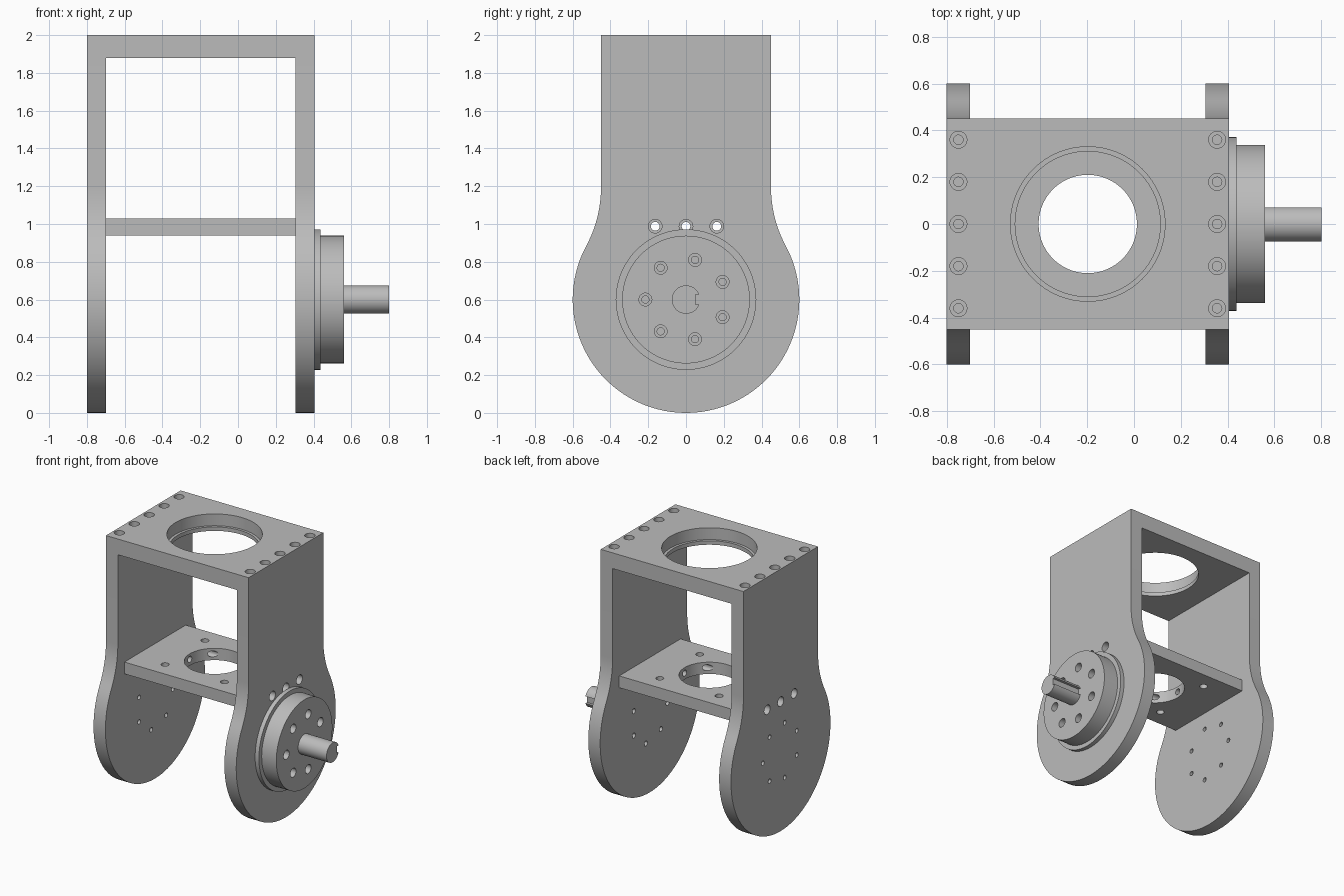
import bpy, bmesh, math
from mathutils import Vector, Matrix

if "Cube" in bpy.data.objects:
    bpy.data.objects.remove(bpy.data.objects["Cube"])

grey = bpy.data.materials.new("machined_grey")
grey.use_nodes = True
grey.diffuse_color = (0.5, 0.5, 0.5, 1)
grey.node_tree.nodes["Principled BSDF"].inputs["Base Color"].default_value = (0.5, 0.5, 0.5, 1)

X, Z = Vector((1, 0, 0)), Vector((0, 0, 1))
LEFT, RIGHT = (-0.8, -0.7), (0.305, 0.405)   # x spans of the two cheeks
MID = -0.1975                                # middle of the frame in x
PIVOT = 0.6                                  # height of the hub axis


def make(name, bm):
    bmesh.ops.recalc_face_normals(bm, faces=bm.faces)
    mesh = bpy.data.meshes.new(name)
    bm.to_mesh(mesh)
    bm.free()
    mesh.materials.append(grey)
    obj = bpy.data.objects.new(name, mesh)
    bpy.context.collection.objects.link(obj)
    return obj


def lathe(bm, profile, origin, axis, sides=32):
    """Stepped round body: profile is (radius, distance along the axis)."""
    place = Matrix.Translation(origin) @ axis.to_track_quat('Z', 'Y').to_matrix().to_4x4()
    rings = []
    for r, d in profile:
        angles = [math.tau * i / sides for i in range(sides)]
        rings.append([bm.verts.new(place @ Vector((r * math.cos(a), r * math.sin(a), d))) for a in angles])
    for low, high in zip(rings, rings[1:]):
        for i in range(sides):
            j = (i + 1) % sides
            bm.faces.new((low[i], low[j], high[j], high[i]))
    bm.faces.new(rings[0])
    bm.faces.new(rings[-1])


def box(bm, x, y, z):
    size = [b - a for a, b in (x, y, z)]
    centre = [(a + b) / 2 for a, b in (x, y, z)]
    bmesh.ops.create_cube(bm, size=1, matrix=Matrix.Translation(centre) @ Matrix.Diagonal((*size, 1)))


def cheek(name, span):
    """Side plate: straight top, concave blend, round lower end."""
    fillet = 0.65
    cy = 0.45 + fillet
    cz = PIVOT + math.sqrt((0.6 + fillet) ** 2 - cy ** 2)
    tilt = math.atan2(cz - PIVOT, cy)
    half = [(0.45, 2.0)]
    for i in range(13):
        a = math.pi + tilt * i / 12
        half.append((cy + fillet * math.cos(a), cz + fillet * math.sin(a)))
    for i in range(1, 33):
        a = tilt - (tilt + math.pi / 2) * i / 32
        half.append((0.6 * math.cos(a), PIVOT + 0.6 * math.sin(a)))
    outline = half + [(-y, z) for y, z in reversed(half[:-1])]
    bm = bmesh.new()
    face = bm.faces.new([bm.verts.new((span[0], y, z)) for y, z in outline])
    moved = bmesh.ops.extrude_face_region(bm, geom=[face])["geom"]
    verts = [v for v in moved if isinstance(v, bmesh.types.BMVert)]
    bmesh.ops.translate(bm, verts=verts, vec=X * (span[1] - span[0]))
    return make(name, bm)


def boolean(obj, other, operation):
    mod = obj.modifiers.new(operation.lower(), 'BOOLEAN')
    mod.operation, mod.solver, mod.object = operation, 'EXACT', other
    bpy.context.view_layer.objects.active = obj
    bpy.ops.object.modifier_apply(modifier=mod.name)


def discard(*objs):
    for o in objs:
        bpy.data.objects.remove(o)


# Yoke frame: two cheeks and a top bridge
frame = cheek("yoke_frame", LEFT)
right_cheek = cheek("right_cheek", RIGHT)
bm = bmesh.new()
box(bm, (LEFT[0], RIGHT[1]), (-0.45, 0.45), (1.88, 2.0))
bridge = make("bridge", bm)
boolean(frame, bridge, 'UNION')
boolean(frame, right_cheek, 'UNION')
discard(right_cheek, bridge)

# Cross shelf between the cheeks
bm = bmesh.new()
box(bm, (LEFT[1], RIGHT[0]), (-0.37, 0.37), (0.94, 1.03))
shelf = make("cross_shelf", bm)

# Hub with flange and shaft
bm = bmesh.new()
lathe(bm, [(0.372, 0), (0.372, 0.032), (0.338, 0.032), (0.338, 0.155), (0.075, 0.155), (0.075, 0.395)],
      (RIGHT[1], 0, PIVOT), X, 96)
hub = make("drive_hub", bm)

# Top opening and top screw holes
bm = bmesh.new()
lathe(bm, [(0.31, 0), (0.31, 0.11), (0.33, 0.11), (0.33, 0.3)], (MID, 0, 1.8), Z, 96)
for x in (-0.75, 0.355):
    for i in range(-2, 3):
        lathe(bm, [(0.02, -0.2), (0.02, -0.06), (0.036, -0.06), (0.036, 0.1)], (x, 0.18 * i, 2), Z)
top_cut = make("top_cutter", bm)

# Cross screws through both cheeks into the shelf bore
bm = bmesh.new()
for y in (-0.163, 0, 0.163):
    lathe(bm, [(0.036, -0.9), (0.036, -0.74), (0.023, -0.74), (0.023, 0.345), (0.036, 0.345), (0.036, 0.5)],
          (0, y, 0.988), X)
cross_cut = make("cross_cutter", bm)

# Hub bolt circle, and the turned circle on the other cheek
bm = bmesh.new()
for i in range(7):
    a = math.pi + math.tau * i / 7
    y, z = 0.215 * math.cos(a), 0.215 * math.sin(a)
    lathe(bm, [(0.019, 0.2), (0.019, 0.49), (0.034, 0.49), (0.034, 0.7)], (0, y, PIVOT + z), X)
    lathe(bm, [(0.017, -0.9), (0.017, -0.6)], (0, -y, PIVOT + z), X)
bolt_cut = make("bolt_cutter", bm)

# Shelf bore and its four screw holes
bm = bmesh.new()
lathe(bm, [(0.21, 0.8), (0.21, 1.2)], (MID, 0, 0), Z, 96)
for sx in (-1, 1):
    for sy in (-1, 1):
        lathe(bm, [(0.028, 0.8), (0.028, 1.2)], (MID + 0.25 * sx, 0.24 * sy, 0), Z)
shelf_cut = make("shelf_cutter", bm)

# Keyway along the shaft
bm = bmesh.new()
box(bm, (0.56, 0.9), (0.05, 0.12), (PIVOT - 0.027, PIVOT + 0.027))
key_cut = make("key_cutter", bm)

for obj, cutters in ((frame, (top_cut, cross_cut, bolt_cut)),
                     (shelf, (shelf_cut, cross_cut)),
                     (hub, (bolt_cut, key_cut))):
    for c in cutters:
        boolean(obj, c, 'DIFFERENCE')
discard(top_cut, cross_cut, bolt_cut, shelf_cut, key_cut)

# Smooth the round walls, keep edges sharp
for obj in (frame, shelf, hub):
    bpy.ops.object.select_all(action='DESELECT')
    obj.select_set(True)
    bpy.context.view_layer.objects.active = obj
    bpy.ops.object.shade_smooth_by_angle(angle=math.radians(30))
